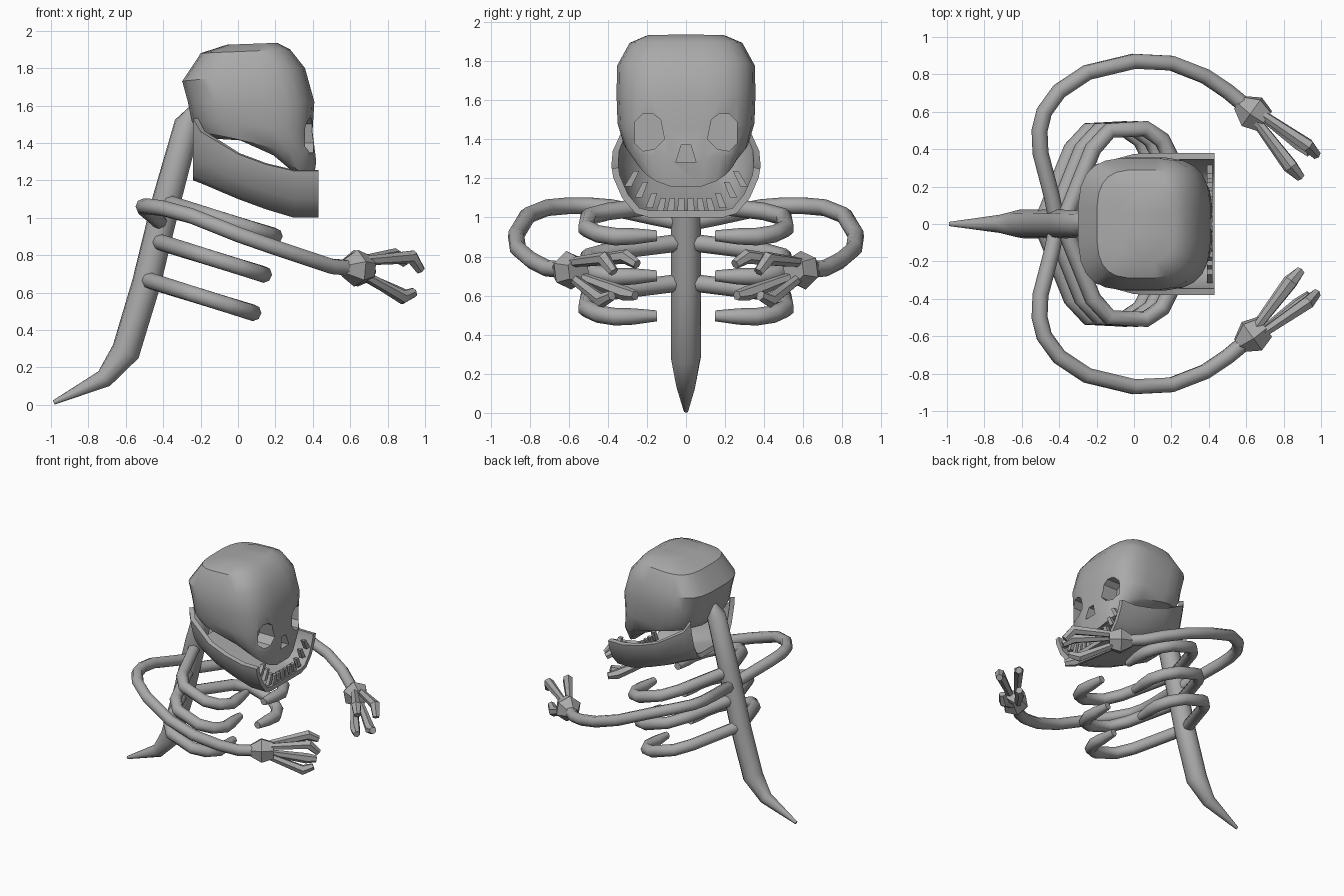
import bpy, bmesh, math
from mathutils import Vector

cube = bpy.data.objects.get("Cube")
if cube:
    bpy.data.objects.remove(cube, do_unlink=True)

bone = bpy.data.materials.new("bone_grey")
bone.use_nodes = True
COLOUR = (0.4, 0.4, 0.4, 1)
bone.diffuse_color = COLOUR
bone.node_tree.nodes["Principled BSDF"].inputs["Base Color"].default_value = COLOUR


def activate(ob):
    bpy.ops.object.select_all(action='DESELECT')
    ob.select_set(True)
    bpy.context.view_layer.objects.active = ob


def finish(name, bm, angle=40):
    bmesh.ops.recalc_face_normals(bm, faces=bm.faces)
    me = bpy.data.meshes.new(name)
    bm.to_mesh(me)
    bm.free()
    ob = bpy.data.objects.new(name, me)
    bpy.context.collection.objects.link(ob)
    me.materials.append(bone)
    if angle:
        activate(ob)
        bpy.ops.object.shade_smooth_by_angle(angle=math.radians(angle))
    return ob


def tube(name, points, radii, sides=8, angle=50):
    """Closed tube through the points, one radius for each."""
    bm = bmesh.new()
    pts = [Vector(p) for p in points]
    rings = []
    for i, p in enumerate(pts):
        a = (p - pts[max(i - 1, 0)]).normalized()
        b = (pts[min(i + 1, len(pts) - 1)] - p).normalized()
        t = (a + b).normalized()
        if i == 0:
            u = t.orthogonal().normalized()
        u = (u - t * u.dot(t)).normalized()
        v = t.cross(u)
        ring = []
        for k in range(sides):
            f = 2 * math.pi * k / sides
            ring.append(bm.verts.new(p + (u * math.cos(f) + v * math.sin(f)) * radii[i]))
        rings.append(ring)
    skin(bm, rings, True)
    return finish(name, bm, angle)


def skin(bm, rings, closed):
    """Bridge rings of equal length; closed rings are also capped."""
    n = len(rings[0])
    for r, s in zip(rings, rings[1:]):
        for k in range(n if closed else n - 1):
            j = (k + 1) % n
            bm.faces.new((r[k], r[j], s[j], s[k]))
    if closed:
        bm.faces.new(rings[0])
        bm.faces.new(rings[-1])


# Spine with pointed tail
tube("spine", [(-.985, 0, .012), (-.715, 0, .14), (-.6, 0, .285), (-.49, 0, .65),
               (-.38, 0, 1.1), (-.27, 0, 1.5), (-.235, 0, 1.58)],
     [.012, .05, .078, .078, .078, .072, .03], 10)

# Rib, arm and finger paths for the left side, flipped for the right
RIB = [(-.38, 0), (-.22, .4), (-.13, .5), (.06, .51), (.15, .45), (.195, .36), (.19, .27), (.18, .15)]
ARM = [(-.41, 0, .97), (-.44, .15, 1), (-.5, .38, 1.05), (-.505, .5, 1.06), (-.48, .6, 1.06),
       (-.4, .71, 1.05), (-.25, .81, 1.01), (0, .87, .91), (.2, .86, .84),
       (.38, .79, .78), (.5, .71, .74), (.62, .61, .73)]
FINGERS = [[(.65, .56, .77), (.84, .31, .8), (.89, .25, .76)],
           [(.68, .59, .77), (.93, .42, .79), (.975, .37, .72)],
           [(.65, .55, .7), (.83, .31, .61), (.88, .26, .6)],
           [(.68, .58, .69), (.88, .43, .575), (.94, .38, .6)]]
for side, s in (("left", 1), ("right", -1)):
    for i in range(3):
        tube(f"{side}_rib_{i + 1}",
             [(x - .057 * i, y * s, 1.08 - .31 * (x + .38) - .205 * i) for x, y in RIB],
             [.045] * 6 + [.042, .028])
    tube(f"{side}_arm", [(x, y * s, z) for x, y, z in ARM], [.043] * len(ARM))
    tube(f"{side}_palm", [(.56, .65 * s, .73), (.63, .6 * s, .73), (.7, .55 * s, .73)],
         [.045, .1, .07], 6, 0)
    for i, path in enumerate(FINGERS):
        tube(f"{side}_finger_{i + 1}", [(x, y * s, z) for x, y, z in path],
             [.025, .038, .026], 6, 30)

# Skull: stacked rounded rings, back x, back z, front x, front z, half width, chin sag
ROWS = [(-.06, 1.925, .21, 1.935, .2, 0), (-.2, 1.88, .28, 1.9, .29, 0),
        (-.3, 1.73, .36, 1.8, .355, 0), (-.27, 1.62, .41, 1.62, .357, 0),
        (-.25, 1.52, .4, 1.46, .352, 0), (-.22, 1.45, .42, 1.3, .32, .02),
        (-.2, 1.42, .4, 1.15, .27, .09)]
bm = bmesh.new()
rings = []
N = 24
for xb, zb, xf, zf, w, sag in ROWS:
    ring = []
    for k in range(N):
        a = 2 * math.pi * (k + .5) / N
        c, d = math.cos(a), math.sin(a)
        c = math.copysign(abs(c) ** .6, c)
        d = math.copysign(abs(d) ** .6, d)
        t = (c + 1) / 2
        ring.append(bm.verts.new((xb + (xf - xb) * t, w * d,
                                  zb + (zf - zb) * t + sag * d * d)))
    rings.append(ring)
skin(bm, rings, True)
bmesh.ops.triangulate(bm, faces=[f for f in bm.faces if len(f.verts) > 4])
skull = finish("skull", bm, 0)


def carve(target, outline, x0, x1):
    """Cut a prism with a y, z outline out of the target."""
    cb = bmesh.new()
    skin(cb, [[cb.verts.new((x, y, z)) for y, z in outline] for x in (x0, x1)], True)
    cutter = finish("socket_cutter", cb, 0)
    cutter.hide_render = True
    activate(target)
    mod = target.modifiers.new("socket", 'BOOLEAN')
    mod.operation, mod.object, mod.solver = 'DIFFERENCE', cutter, 'EXACT'
    bpy.ops.object.modifier_apply(modifier=mod.name)
    bpy.data.objects.remove(cutter, do_unlink=True)


# Eye sockets and nose
EYE = [(.11, 1.4), (.13, 1.5), (.17, 1.53), (.22, 1.53), (.26, 1.49), (.26, 1.38), (.22, 1.34), (.16, 1.35)]
for s in (1, -1):
    carve(skull, [(y * s, z) for y, z in EYE], .27, .6)
carve(skull, [(-.052, 1.28), (.052, 1.28), (.025, 1.37), (-.025, 1.37)], .34, .6)
activate(skull)
bpy.ops.object.shade_smooth_by_angle(angle=math.radians(35))

# Jaw: open trough, x, rim height, floor height, half width
JAW = [(-.24, 1.53, 1.2, .28), (-.2, 1.46, 1.185, .32), (0, 1.34, 1.1, .375),
       (.15, 1.285, 1.045, .38), (.3, 1.25, 1, .38), (.43, 1.25, 1, .38)]
HALF = [(1, 1), (.98, .82), (.86, .4), (.68, .08), (.5, 0), (.2, 0)]
SECTION = HALF + [(-y, z) for y, z in reversed(HALF)]
bm = bmesh.new()
skin(bm, [[bm.verts.new((x, y * w, lo + (hi - lo) * t)) for y, t in SECTION]
          for x, hi, lo, w in JAW], False)
jaw = finish("jaw", bm, 0)
mod = jaw.modifiers.new("thickness", 'SOLIDIFY')
mod.thickness = .035
# Keep the shell growing inward whichever way the floor faces
floor = min(jaw.data.polygons, key=lambda f: f.center.z)
mod.offset = -1 if floor.normal.z < 0 else 1
activate(jaw)
bpy.ops.object.modifier_apply(modifier=mod.name)
bpy.ops.object.shade_smooth_by_angle(angle=math.radians(40))

# Lower teeth standing along the inside of the jaw
bm = bmesh.new()
for i in range(12):
    u = (i - 5.5) / 5.5
    y = .29 * u
    z = 1.035 + max(0, abs(y) - .16) * 1.05
    lean = Vector((0, -.035 * u, .065))
    base = Vector((.405, y, z))
    skin(bm, [[bm.verts.new(base + lean * h + Vector((dx, dy * g, 0)))
               for dx, dy in ((-.015, -.019), (.015, -.019), (.015, .019), (-.015, .019))]
              for h, g in ((-.2, 1), (1, .75))], True)
finish("lower_teeth", bm, 0)
